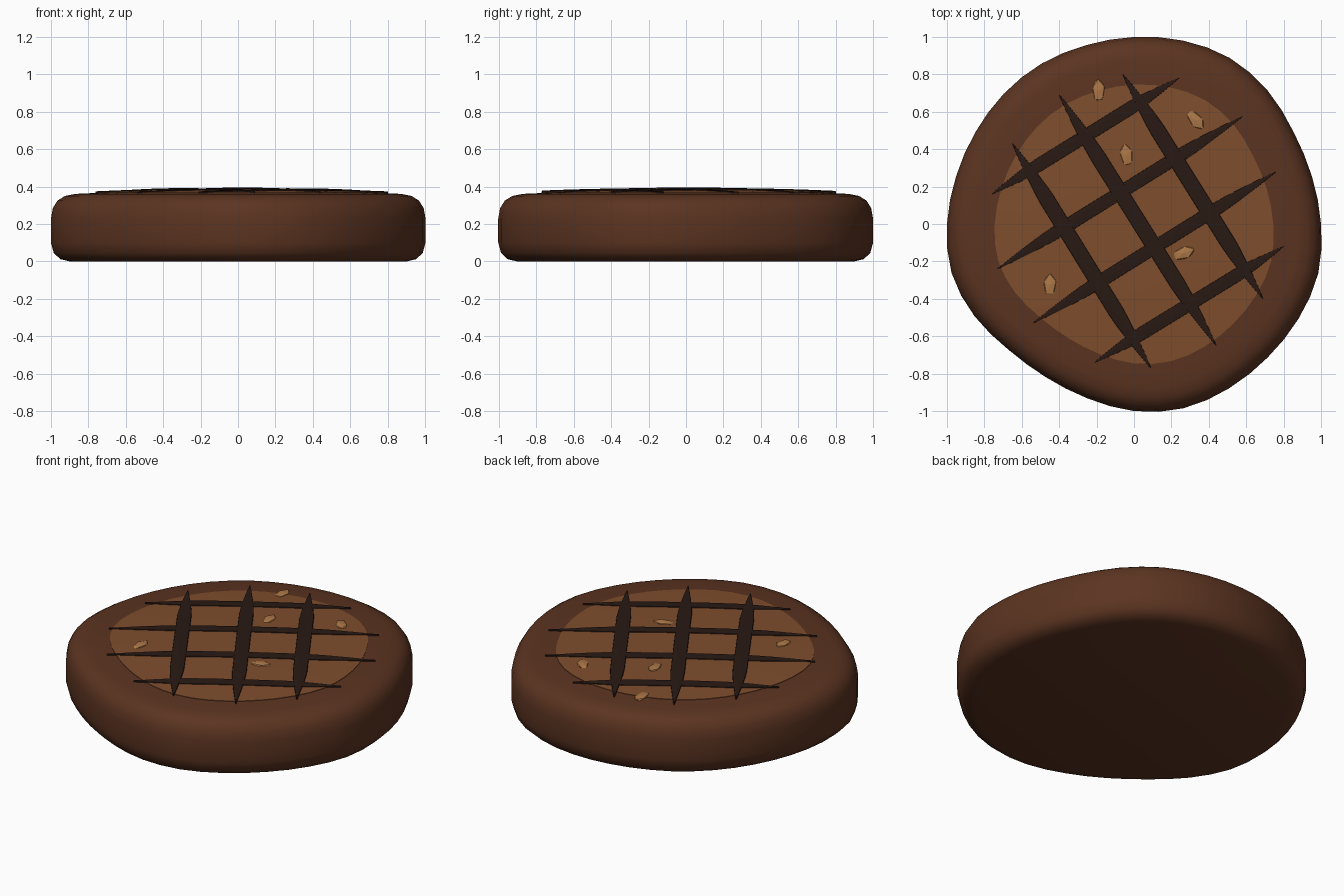
import bpy, bmesh, math, random
from mathutils import Vector, Matrix

if "Cube" in bpy.data.objects:
    bpy.data.objects.remove(bpy.data.objects["Cube"])

random.seed(4)
SEG = 48

# Outline radius every 15 degrees, and the side profile as (scale, z)
RADII = [1.0, 0.985, 0.985, 1.01, 1.025, 1.015, 1.0, 0.99, 0.99, 0.985, 0.98, 0.985,
         1.0, 1.01, 0.985, 0.95, 0.945, 0.965, 1.0, 1.02, 1.015, 1.01, 1.015, 1.02]
PROFILE = [(0.90, 0.0), (0.95, 0.012), (0.985, 0.045), (1.0, 0.10), (1.0, 0.17), (1.0, 0.23),
           (0.99, 0.285), (0.965, 0.325), (0.925, 0.35), (0.87, 0.361)]


def radius(a):
    f = (a / math.tau) % 1 * 24
    i, t = int(f), f % 1
    p = [RADII[(i + k) % 24] for k in (-1, 0, 1, 2)]
    return 0.5 * (2 * p[1] + (p[2] - p[0]) * t + (2*p[0] - 5*p[1] + 4*p[2] - p[3]) * t * t
                  + (3*p[1] - p[0] - 3*p[2] + p[3]) * t ** 3)


def top_z(x, y):
    s = math.hypot(x, y) / radius(math.atan2(y, x))
    return 0.382 - 0.021 * (s / 0.87) ** 2


def material(name, rgb):
    m = bpy.data.materials.new(name)
    m.diffuse_color = (*rgb, 1)
    m.use_nodes = True
    m.node_tree.nodes["Principled BSDF"].inputs["Base Color"].default_value = m.diffuse_color
    return m


def finish(bm, name, mat, angle=40):
    bmesh.ops.recalc_face_normals(bm, faces=bm.faces)
    me = bpy.data.meshes.new(name)
    bm.to_mesh(me)
    bm.free()
    ob = bpy.data.objects.new(name, me)
    bpy.context.collection.objects.link(ob)
    me.materials.append(mat)
    bpy.context.view_layer.objects.active = ob
    ob.select_set(True)
    if angle:
        bpy.ops.object.shade_smooth_by_angle(angle=math.radians(angle))
    ob.select_set(False)
    return ob


def lathe(name, profile, mat):
    # Rings of the wavy outline, closed at both ends
    bm = bmesh.new()
    rings = []
    for s, z in profile:
        ring = []
        for k in range(SEG):
            a = math.tau * k / SEG
            r = radius(a) * s
            ring.append(bm.verts.new((r * math.cos(a), r * math.sin(a), z)))
        rings.append(ring)
    for lo, hi in zip(rings, rings[1:]):
        for k in range(SEG):
            n = (k + 1) % SEG
            bm.faces.new((lo[k], lo[n], hi[n], hi[k]))
    bm.faces.new(rings[0][::-1])
    bm.faces.new(rings[-1])
    return finish(bm, name, mat)


crust = material("crust", (0.105, 0.034, 0.015))
seared = material("seared_top", (0.21, 0.075, 0.026))
char = material("char", (0.022, 0.010, 0.007))
grain = material("grain", (0.42, 0.19, 0.065))

# Patty body and the lighter middle of its top
dome = [(s, 0.382 - 0.021 * (s / 0.87) ** 2) for s in (0.745, 0.6, 0.4, 0.2, 0.05)]
lathe("patty_body", PROFILE + dome, crust)
lathe("patty_top", [(0.745, 0.365)] + [(s, z + 0.003) for s, z in dome], seared)


# Tapered grill marks that follow the dome
def grill_mark(name, a, b, width, lift):
    a, b = Vector(a), Vector(b)
    side = (b - a).normalized().orthogonal() * width / 2
    bm = bmesh.new()
    rings = []
    n = 20
    for i in range(n + 1):
        t = i / n
        c = a.lerp(b, t)
        taper = max(0.06, min(1, math.sin(math.pi * t) * 1.5) ** 0.8)
        w = side * taper
        ring = []
        for u, h in ((-1, -0.008), (-0.9, lift * 0.7), (0, lift), (0.9, lift * 0.7), (1, -0.008)):
            p = c + w * u
            ring.append(bm.verts.new((p.x, p.y, top_z(p.x, p.y) + h)))
        rings.append(ring)
    for p, q in zip(rings, rings[1:]):
        for k in range(5):
            m = (k + 1) % 5
            bm.faces.new((p[k], p[m], q[m], q[k]))
    bm.faces.new(rings[0])
    bm.faces.new(rings[-1][::-1])
    finish(bm, name, char)


LONG = [((-0.65, 0.43), (0.09, -0.77)), ((-0.40, 0.69), (0.44, -0.65)), ((-0.06, 0.80), (0.69, -0.40))]
CROSS = [((-0.76, 0.16), (0.24, 0.78)), ((-0.73, -0.24), (0.58, 0.575)),
         ((-0.54, -0.53), (0.76, 0.28)), ((-0.21, -0.74), (0.80, -0.12))]
for i, (a, b) in enumerate(LONG):
    grill_mark(f"grill_mark_long_{i + 1}", a, b, 0.088, 0.013)
for i, (a, b) in enumerate(CROSS):
    grill_mark(f"grill_mark_cross_{i + 1}", a, b, 0.076, 0.010)

# Small grains resting on the top
for i, (x, y, turn) in enumerate([(-0.19, 0.715, 92), (0.33, 0.555, -50), (-0.04, 0.37, 100),
                                  (0.265, -0.155, 20), (-0.45, -0.325, 90)]):
    bm = bmesh.new()
    bmesh.ops.create_icosphere(bm, subdivisions=1, radius=1)
    for v in bm.verts:
        v.co *= random.uniform(0.95, 1.05)
    m = (Matrix.Translation((x, y, top_z(x, y) + 0.003)) @ Matrix.Rotation(math.radians(turn), 4, 'Z')
         @ Matrix.Diagonal((0.065, 0.036, 0.010, 1)))
    bm.transform(m)
    finish(bm, f"grain_{i + 1}", grain, 0)
